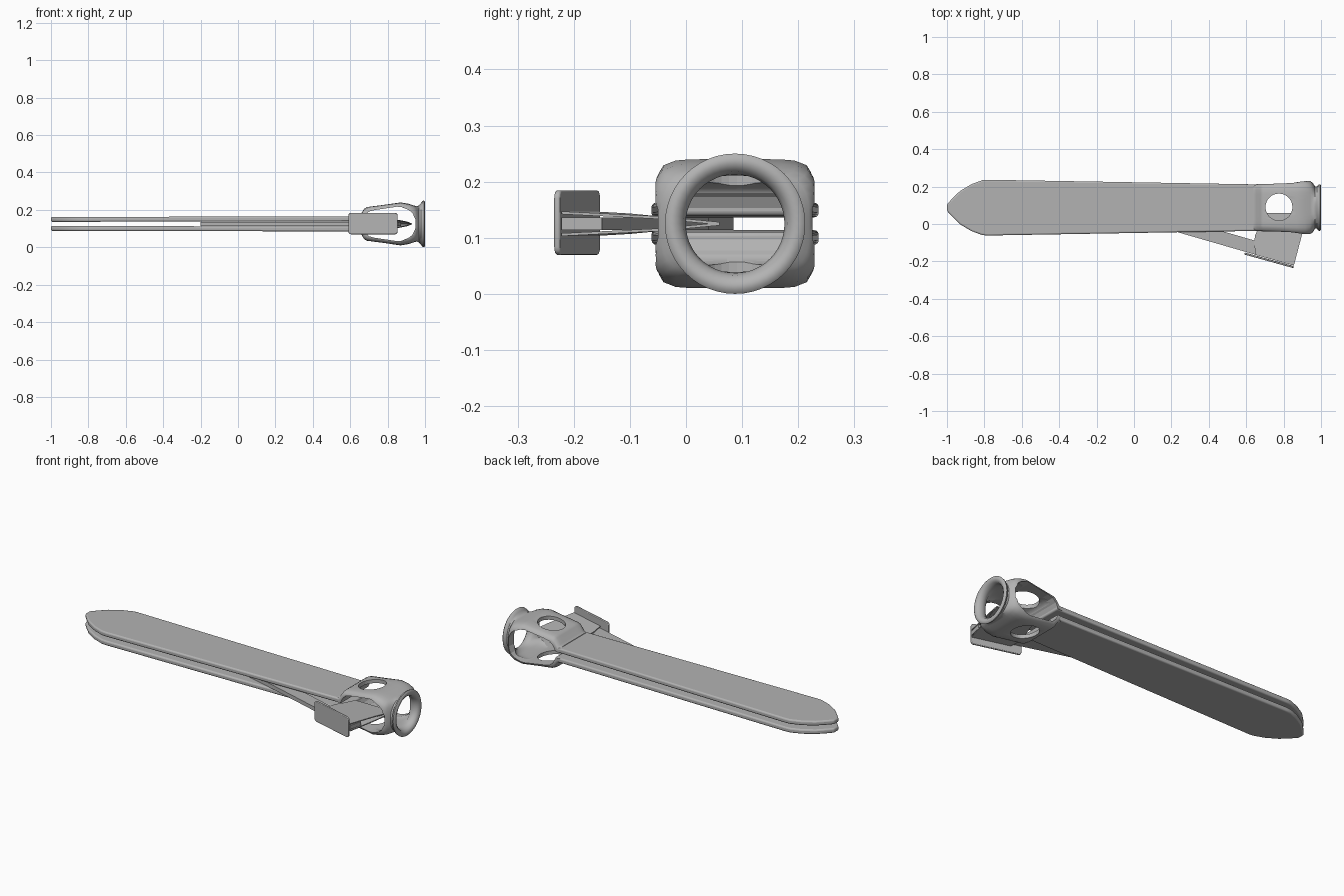
import bpy, bmesh, math
from mathutils import Matrix

cube = bpy.data.objects.get("Cube")
if cube:
    bpy.data.objects.remove(cube, do_unlink=True)

CY, CZ = 0.0875, 0.125   # long axis of the tool

grey = bpy.data.materials.new("plain grey")
grey.use_nodes = True
grey.diffuse_color = (0.45, 0.45, 0.45, 1)
grey.node_tree.nodes["Principled BSDF"].inputs["Base Color"].default_value = (0.45, 0.45, 0.45, 1)


def finish(name, bm, bevel=0, segments=3):
    bmesh.ops.recalc_face_normals(bm, faces=bm.faces)
    mesh = bpy.data.meshes.new(name)
    bm.to_mesh(mesh)
    bm.free()
    mesh.materials.append(grey)
    obj = bpy.data.objects.new(name, mesh)
    bpy.context.collection.objects.link(obj)
    if bevel:
        mod = obj.modifiers.new("soft edges", "BEVEL")
        mod.width, mod.segments, mod.angle_limit = bevel, segments, math.radians(40)
    return obj


def smooth(obj, angle=40):
    bpy.ops.object.select_all(action="DESELECT")
    obj.select_set(True)
    bpy.context.view_layer.objects.active = obj
    bpy.ops.object.shade_smooth_by_angle(angle=math.radians(angle))


def slab(outline, low, high):
    """Prism over an x-y outline; low and high give z at a point."""
    bm = bmesh.new()
    rows = [[bm.verts.new((x, y, f(x, y))) for x, y in outline] for f in (low, high)]
    bm.faces.new(rows[0])
    bm.faces.new(rows[1])
    n = len(outline)
    for i in range(n):
        j = (i + 1) % n
        bm.faces.new((rows[0][i], rows[0][j], rows[1][j], rows[1][i]))
    return bm


# Two long plates with rounded tips, spreading slightly toward the hub
half = [(0.67, 0.124), (-0.78, 0.149), (-0.81, 0.147), (-0.87, 0.125),
        (-0.93, 0.089), (-0.97, 0.05), (-0.992, 0.018)]
outline = [(x, CY + w) for x, w in half] + [(x, CY - w) for x, w in reversed(half)]
for name, s in (("upper_plate", 1), ("lower_plate", -1)):
    plate = slab(outline,
                 lambda x, y: CZ + s * (0.013 + 0.002 * x),
                 lambda x, y: CZ + s * (0.039 + 0.002 * x))
    bmesh.ops.translate(plate, verts=plate.verts, vec=(0, 0, 0))
    smooth(finish(name, plate, 0.008))
# The plate ends reach exactly the long extent at the tip
for name in ("upper_plate", "lower_plate"):
    for v in bpy.data.objects[name].data.vertices:
        if v.co.x < -0.99:
            v.co.x = -1.0

# Hub: a hollow loft of rounded sections, square at the plates, round at the mouth
# Each station is x, half width, half height, squareness
stations = [(0.64, 0.124, 0.043, 9), (0.655, 0.125, 0.05, 9), (0.675, 0.126, 0.082, 9),
            (0.69, 0.127, 0.09, 9), (0.78, 0.133, 0.102, 8), (0.87, 0.141, 0.115, 7),
            (0.915, 0.145, 0.107, 6), (0.942, 0.142, 0.098, 5), (0.956, 0.132, 0.094, 3.5),
            (0.968, 0.113, 0.1, 2.2), (0.978, 0.112, 0.111, 2), (0.985, 0.122, 0.122, 2),
            (0.994, 0.125, 0.125, 2), (1.0, 0.118, 0.118, 2), (1.0, 0.106, 0.106, 2),
            (0.99, 0.093, 0.093, 2), (0.97, 0.088, 0.088, 2), (0.95, 0.09, 0.086, 2.5),
            (0.92, 0.122, 0.088, 5), (0.87, 0.121, 0.094, 7), (0.71, 0.108, 0.072, 9),
            (0.69, 0.106, 0.06, 9), (0.67, 0.106, 0.02, 9), (0.64, 0.106, 0.016, 9)]
COUNT = 48


def section(bm, x, w, h, p):
    ring = []
    for i in range(COUNT):
        a = 2 * math.pi * i / COUNT
        c, s = math.cos(a), math.sin(a)
        r = (abs(c) ** p + abs(s) ** p) ** (-1 / p)
        ring.append(bm.verts.new((x, CY + w * r * c, CZ + h * r * s)))
    return ring


bm = bmesh.new()
rings = [section(bm, *st) for st in stations]
for k, a in enumerate(rings):
    b = rings[(k + 1) % len(rings)]
    for i in range(COUNT):
        j = (i + 1) % COUNT
        bm.faces.new((a[i], a[j], b[j], b[i]))
hub = finish("hub", bm)

# Cutters: side window through the hub, and round windows above and below
window = [(0.6, 0.013), (0.665, 0.018), (0.68, 0.048), (0.7, 0.066), (0.73, 0.074),
          (0.85, 0.092), (0.875, 0.09), (0.915, 0.073), (0.933, 0.058), (0.948, 0.025)]
side = slab([(x, z) for x, z in window] + [(x, -z) for x, z in reversed(window)],
            lambda x, y: -0.4, lambda x, y: 0.4)
bmesh.ops.rotate(side, verts=side.verts, matrix=Matrix.Rotation(math.pi / 2, 3, "X"))
bmesh.ops.translate(side, verts=side.verts, vec=(0, CY, CZ))
side_cutter = finish("side_window_cutter", side)
bm = bmesh.new()
bmesh.ops.create_cone(bm, cap_ends=True, segments=32, radius1=0.072, radius2=0.072, depth=0.6,
                      matrix=Matrix.Translation((0.775, CY + 0.003, CZ)))
round_cutter = finish("round_window_cutter", bm)
for cutter in (side_cutter, round_cutter):
    cutter.hide_render = True
    cutter.hide_viewport = True
    mod = hub.modifiers.new("window", "BOOLEAN")
    mod.operation, mod.solver, mod.object = "DIFFERENCE", "EXACT", cutter
soft = hub.modifiers.new("soft edges", "BEVEL")
soft.width, soft.segments, soft.angle_limit = 0.005, 2, math.radians(50)
smooth(hub, 50)

# Lever arm: a slim bar sliding out from between the plates to the thumb pad
arm = slab([(-0.2, 0.075), (0.22, -0.04), (0.59, -0.147), (0.855, -0.222), (0.872, -0.15),
            (0.64, -0.087), (0.2, 0.04), (-0.19, 0.085)],
           lambda x, y: CZ - 0.011, lambda x, y: CZ + 0.011)
finish("lever_arm", arm)

# Lever leaves: a wedge pair closing to a point inside the hub
leaf = [(0.65, -0.165), (0.855, -0.222), (0.9, -0.05), (0.93, 0.06), (0.69, 0.06),
        (0.665, -0.02), (0.648, -0.06), (0.642, -0.1)]


def spread(y):
    return 0.003 + 0.019 * min(1, (0.06 - y) / 0.2)


for name, s in (("upper_leaf", 1), ("lower_leaf", -1)):
    finish(name, slab(leaf, lambda x, y: CZ + s * (spread(y) - 0.005),
                      lambda x, y: CZ + s * spread(y)))

# Thumb pad: a thin upright plate at the end of the lever
bm = bmesh.new()
bmesh.ops.create_cube(bm, size=1)
bmesh.ops.scale(bm, verts=bm.verts, vec=(0.272, 0.011, 0.115))
corners = [e for e in bm.edges if abs(e.verts[0].co.y - e.verts[1].co.y) > 0.005]
bmesh.ops.bevel(bm, geom=corners, offset=0.014, segments=3, affect="EDGES", profile=0.5)
bmesh.ops.rotate(bm, verts=bm.verts, matrix=Matrix.Rotation(math.radians(-15.5), 3, "Z"))
bmesh.ops.translate(bm, verts=bm.verts, vec=(0.722, -0.194, 0.127))
smooth(finish("thumb_pad", bm, 0.003, 2))
